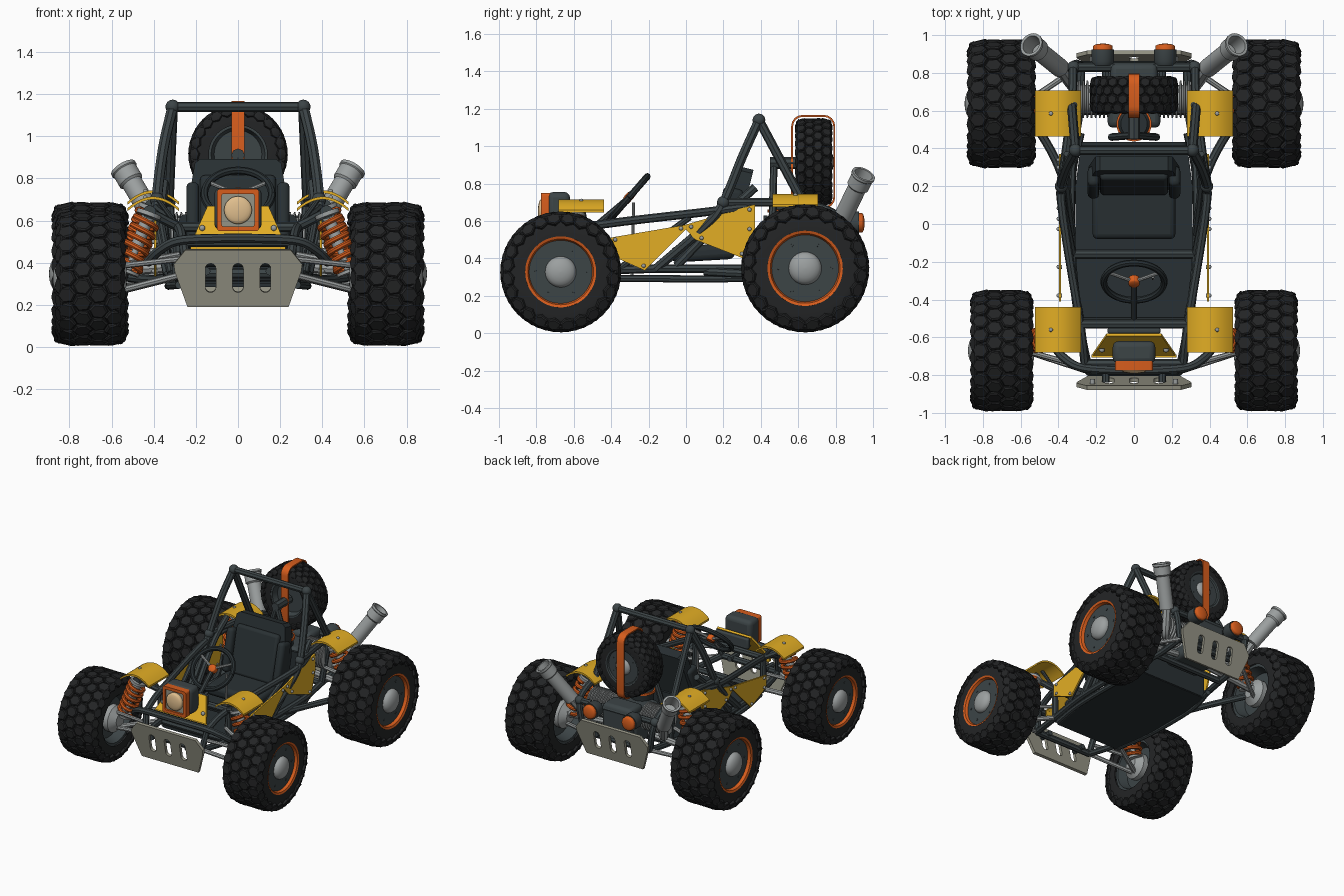
import bpy, bmesh
from math import sin, cos, pi, radians
from mathutils import Matrix, Vector

if "Cube" in bpy.data.objects:
    bpy.data.objects.remove(bpy.data.objects["Cube"])
T, R = Matrix.Translation, Matrix.Rotation

def material(name, *c):
    m = bpy.data.materials.new(name)
    m.diffuse_color = (*c, 1)
    m.use_nodes = True
    m.node_tree.nodes["Principled BSDF"].inputs["Base Color"].default_value = m.diffuse_color
    return m

TUBE = material("frame_grey", .045, .058, .062)
RUBBER = material("rubber", .017, .018, .019)
SEAT = material("seat_dark", .022, .03, .033)
ORANGE = material("orange", .68, .11, .012)
YELLOW = material("yellow", .76, .42, .018)
SILVER = material("silver", .33, .35, .35)
BEIGE = material("plate_metal", .3, .295, .235)
CREAM = material("lens", .75, .52, .27)

def finish(name, bm, mat, mirror=False, bevel=0):
    bmesh.ops.recalc_face_normals(bm, faces=bm.faces)
    me = bpy.data.meshes.new(name)
    bm.to_mesh(me)
    bm.free()
    me.polygons.foreach_set("use_smooth", [True] * len(me.polygons))
    me.set_sharp_from_angle(angle=radians(38))
    me.materials.clear()
    me.materials.append(mat)
    ob = bpy.data.objects.new(name, me)
    bpy.context.scene.collection.objects.link(ob)
    if bevel:
        b = ob.modifiers.new("bevel", 'BEVEL')
        b.width, b.segments = bevel, 3
    if mirror:
        ob.modifiers.new("mirror", 'MIRROR').use_mirror_merge = False

def revolve(bm, prof, seg, M, cap=True):
    rings = [[bm.verts.new(M @ Vector((r * cos(2 * pi * i / seg), r * sin(2 * pi * i / seg), h)))
              for i in range(seg)] for r, h in prof]
    for a, b in zip(rings, rings[1:]):
        for i in range(seg):
            j = (i + 1) % seg
            bm.faces.new((a[i], a[j], b[j], b[i]))
    if cap:
        bm.faces.new(rings[0])
        bm.faces.new(rings[-1])

def lathe(name, prof, mat, M, mirror=False, seg=32):
    bm = bmesh.new()
    revolve(bm, prof, seg, M)
    finish(name, bm, mat, mirror)

def dome(r, base, wall, tip):
    return [(r, base)] + [(max(r * cos(a), .002), wall + (tip - wall) * sin(a)) for a in (k * pi / 10 for k in range(6))]

def aim(p, q):
    d = Vector(q) - Vector(p)
    return T(p) @ d.to_track_quat('Z', 'Y').to_matrix().to_4x4(), d.length

def curve_mesh(cu, M):
    ob = bpy.data.objects.new("temp", cu)
    bpy.context.scene.collection.objects.link(ob)
    me = bpy.data.meshes.new_from_object(ob.evaluated_get(bpy.context.evaluated_depsgraph_get()))
    bpy.data.objects.remove(ob)
    bm = bmesh.new()
    bm.from_mesh(me)
    bmesh.ops.transform(bm, matrix=M, verts=bm.verts)
    bmesh.ops.remove_doubles(bm, verts=bm.verts, dist=1e-5)
    return bm

def spline(cu, pts, cyclic=False):
    s = cu.splines.new('POLY')
    s.points.add(len(pts) - 1)
    for p, c in zip(s.points, pts):
        p.co = (*c, 0, 1) if len(c) == 2 else (*c, 1)
    s.use_cyclic_u = cyclic

def smooth_path(pts, n=6):
    P = [Vector(p) for p in pts]
    P = [2 * P[0] - P[1]] + P + [2 * P[-1] - P[-2]]
    out = []
    for a, b, c, d in zip(P, P[1:], P[2:], P[3:]):
        for t in (k / n for k in range(n)):
            out.append((2 * b + (c - a) * t + (2 * a - 5 * b + 4 * c - d) * t * t + (3 * b - a - 3 * c + d) * t ** 3) / 2)
    return out + [P[-2]]

def tube(name, pts, r=.023, mat=TUBE, mirror=True, smooth=True):
    cu = bpy.data.curves.new(name, 'CURVE')
    cu.dimensions, cu.bevel_depth, cu.bevel_resolution, cu.use_fill_caps = '3D', r, 2, True
    spline(cu, smooth_path(pts) if smooth and len(pts) > 2 else pts)
    finish(name, curve_mesh(cu, Matrix()), mat, mirror)

def plate(name, loops, thick, M, mat, mirror=False):
    cu = bpy.data.curves.new(name, 'CURVE')
    cu.dimensions, cu.fill_mode, cu.extrude = '2D', 'BOTH', thick / 2
    for lp in loops:
        spline(cu, lp, True)
    finish(name, curve_mesh(cu, M), mat, mirror)

def sym(pts):
    return pts + [(-p[0], *p[1:]) for p in pts[::-1]]

def rrect(cx, cy, w, h, r, n=4):
    return [(cx + sx * (w / 2 - r) + r * cos(q * pi / 2 + k * pi / 2 / n), cy + sy * (h / 2 - r) + r * sin(q * pi / 2 + k * pi / 2 / n))
            for q, (sx, sy) in enumerate(((1, 1), (-1, 1), (-1, -1), (1, -1))) for k in range(n + 1)]

def box(name, size, loc, mat, rx=0, bevel=.03, mirror=False):
    bm = bmesh.new()
    bmesh.ops.create_cube(bm, size=1, matrix=T(loc) @ R(rx, 4, 'X') @ Matrix.Diagonal((*size, 1)))
    finish(name, bm, mat, mirror, bevel)

FRONT, BACK, AX = R(pi / 2, 4, 'X'), R(-pi / 2, 4, 'X'), R(pi / 2, 4, 'Y')
SIDE = Matrix(((0, 0, 1, 0), (1, 0, 0, 0), (0, 1, 0, 0), (0, 0, 0, 1)))  # outline in y,z

# wheels: carcass, hexagonal tread blocks, rim, hub, bolts
def wheel(name, M, mirror, rim):
    half = [(.19 + .118 * sin(t) ** .45, .154 * cos(t) ** .5) for t in (k * pi / 20 for k in range(10))]
    bm = bmesh.new()
    revolve(bm, [(r, -h) for r, h in half] + half[::-1], 48, M, False)
    for k, (h, r, tilt, sc) in enumerate(((.038, .308, 0, 1), (.112, .303, 14, 1), (.147, .284, 60, .75))):
        for i in range(24):
            for sg in (-1, 1):
                B = R(2 * pi * (i + .5 * ((k + (sg > 0)) % 2)) / 24, 4, 'Z') @ T((r, 0, sg * h)) @ R(radians(90 - sg * tilt), 4, 'Y')
                revolve(bm, [(.047, -.02), (.046, .005), (.038, .012)], 6, M @ B @ R(.12 * (-1) ** i, 4, 'Z') @ Matrix.Diagonal((sc, .92, sc, 1)))
    finish(name + "_tyre", bm, RUBBER, mirror)
    lathe(name + "_rim_barrel", [(.195, .13), (.195, -.14), (.175, -.14), (.155, -.07), (.05, -.07)], TUBE, M, mirror, 40)
    lathe(name + "_rim", [(.195, .12), (.19, .155), (.176, .15), (.168, .128), (.11, .118)], rim, M, mirror, 48)
    lathe(name + "_hub", dome(.083, .1, .135, .179), SILVER, M, mirror)
    bm = bmesh.new()
    for i in range(6):
        revolve(bm, [(.009, .1), (.007, .134)], 8, M @ R((i + .5) * pi / 3, 4, 'Z') @ T((.133, 0, 0)))
    finish(name + "_bolts", bm, TUBE, mirror)

FW, RW = Vector((.70, -.67, .328)), Vector((.702, .637, .347))
wheel("front_wheel", T(FW) @ AX, True, ORANGE)
wheel("rear_wheel", T(RW) @ AX @ Matrix.Diagonal((1.06, 1.06, 1.09, 1)), True, ORANGE)
wheel("spare_wheel", T((0, .683, .915)) @ BACK @ Matrix.Diagonal((.73, .73, .6, 1)), False, TUBE)
plate("spare_strap", [rrect(.68, .917, .235, .5, .06), rrect(.68, .917, .215, .48, .05)], .06, SIDE, ORANGE)
tube("spare_mount", [(0, .45, .91), (0, .62, .91)], .032, mirror=False)
tube("spare_mount_leg", [(0, .47, .91), (.12, .46, .55)], .02)

# frame joints, then the tubes between them
TOP, BRACE, TAIL, LTAIL = (.31, .39, 1.14), (.33, .63, .69), (.32, .83, .6), (.28, .84, .38)
NOSE, LNOSE, COWL, FLOOR = (.26, -.74, .5), (.24, -.78, .35), (.285, -.53, .57), (.29, -.52, .335)
MID, REAR, HIP, WAIST = (.33, -.16, .345), (.29, .6, .35), (.385, .2, .7), (.37, .02, .62)
tube("main_hoop", [TOP, (.355, .3, .94), HIP, (.38, .1, .57), MID], .026)
tube("hoop_brace", [TOP, BRACE], .025)
tube("seat_side_tube", [(.35, .37, .78), (.36, .22, .64), (.33, -.05, .36)])
tube("upper_rail", [(.36, .36, .68), (.385, .12, .65), COWL, NOSE])
tube("rear_rail", [HIP, BRACE, TAIL, LTAIL])
tube("side_diagonal", [WAIST, (.32, -.35, .35)], .017)
tube("lower_rail", [LNOSE, FLOOR, MID, (.33, .3, .345), REAR, LTAIL])
tube("sill_rail", [(.28, -.5, .295), (.325, -.2, .292), (.325, .25, .292), (.28, .48, .31)], .019)
tube("nose_upright", [NOSE, LNOSE])
tube("front_frame_post", [COWL, FLOOR])
tube("rear_frame_post", [BRACE, REAR])
tube("shock_tower", [COWL, (.42, -.6, .64)])
tube("front_fender_bracket", [COWL, (.38, -.56, .7)], .012)
tube("rear_fender_bracket", [BRACE, (.4, .58, .73)], .015)
tube("trailing_arm", [(.33, .1, .33), (.42, .35, .32), (.57, .6, .34)])
for name, (x, y, z) in dict(hoop_top=TOP, nose_crossbar=NOSE, dash_bar=COWL, floor_front_bar=FLOOR, floor_mid_bar=MID,
                            floor_rear_bar=REAR, rear_crossbar=TAIL, lower_nose_bar=LNOSE, lower_rear_bar=LTAIL).items():
    tube(name, [(-x, y, z), (x, y, z)], .024, mirror=False)
for name, p in dict(hoop_joint=TOP, brace_joint=BRACE, tail_joint=TAIL, hip_joint=HIP).items():
    bm = bmesh.new()
    bmesh.ops.create_uvsphere(bm, u_segments=20, v_segments=12, radius=.034, matrix=T(p))
    finish(name, bm, TUBE, True)
tube("front_bumper", sym([(.43, -.64, .4), (.37, -.71, .46), (.28, -.76, .505), (.1, -.775, .515)]), mirror=False)

# skid plates with three slots
for name, y, z, sg in (("front_skid_plate", -.84, .33, -1), ("rear_skid_plate", .88, .37, 1)):
    out = sym([(.25, .135), (.305, .065), (.3, .03), (.24, -.14)])
    plate(name, [out] + [rrect(x, 0, .05, .14, .024) for x in (-.13, 0, .13)], .022, T((0, y, z)) @ R(-.2 * sg, 4, 'X') @ FRONT, BEIGE)
    lathe(name + "_bolt", dome(.014, -.02, .01, .02), SILVER, T((.22, y, z + .08)) @ (FRONT if sg < 0 else BACK), True, 12)
    tube(name + "_stay", [(.15, y - sg * .1, z + .03), (.15, y, z + .03)], .02)

# floor, firewall, seat
plate("floor_pan", [sym([(.27, -.52), (.31, -.2), (.31, .2), (.28, .43)])], .02, T((0, 0, .295)), SEAT)
plate("firewall", [rrect(0, .46, .56, .34, .03)], .02, T((0, .425, 0)) @ FRONT, SEAT)
box("seat_cushion", (.44, .34, .085), (0, .09, .43), SEAT, .06)
plate("seat_back", [sym([(.24, -.21), (.24, 0), (.205, .22), (.18, .24)])], .08, T((0, .265, .65)) @ R(-.24, 4, 'X') @ FRONT, SEAT)
box("seat_back_pad", (.36, .05, .36), (0, .215, .64), SEAT, -.24, .022)
box("seat_bolster", (.06, .11, .32), (.215, .22, .62), SEAT, -.24, .025, True)

# steering wheel, column, lever
S = T((0, -.305, .725)) @ R(radians(49), 4, 'X')
circle = [S @ Vector((.16 * cos(a), .15 * sin(a), 0)) for a in (k * pi / 24 for k in range(49))]
tube("steering_rim", circle, .018, SEAT, False, False)
for i in (4, 20, 36):
    tube("steering_spoke", [S.translation, circle[i]], .01, SILVER, False)
lathe("steering_hub", dome(.03, -.02, .015, .024), ORANGE, S)
tube("steering_column", [S.translation, (0, -.5, .56)], .016, TUBE, False)
tube("gear_lever", [(.1, -.29, .31), (.1, -.28, .7)], .008, SILVER, False)

# yellow body panels and fenders
plate("nose_panel", [sym([(.22, -.1), (.145, .1)])], .016, T((0, -.64, .58)) @ R(-.57, 4, 'X') @ FRONT, YELLOW)
plate("nose_lower_panel", [rrect(0, .48, .45, .055, .01)], .016, T((0, -.7, 0)) @ FRONT, YELLOW)
lathe("nose_bolt", dome(.014, 0, .01, .02), SILVER, T((.17, -.66, .565)) @ FRONT, True, 12)
box("dash_cowl", (.28, .03, .08), (0, -.565, .62), TUBE, 0, .01)
panels = dict(front_side_panel=[(-.41, .51), (-.41, .42), (-.22, .335), (.03, .585)],
              rear_side_panel=[(-.02, .575), (.05, .5), (.32, .395), (.37, .56), (.37, .69)])
for name, pts in panels.items():
    plate(name, [pts], .012, T((.392, 0, 0)) @ SIDE, YELLOW, True)
    mid = sum((Vector(p) for p in pts), Vector((0, 0))) / len(pts)
    bm = bmesh.new()
    for p in pts:
        y, z = mid.lerp(Vector(p), .8)
        revolve(bm, dome(.011, .38, .402, .41), 10, T((0, y, z)) @ AX)
    finish(name + "_bolts", bm, SILVER, True)
for name, y, z in (("front_fender", -.56, .714), ("rear_fender", .585, .744)):
    arc = [(.402 + .122 * k / 8, z - .055 * (k / 8) ** 2) for k in range(-8, 9)]
    plate(name, [arc + [(x, h - .014) for x, h in arc[::-1]]], .243, T((0, y, 0)) @ FRONT, YELLOW, True)
    lathe(name + "_bolt", dome(.011, 0, .005, .012), SILVER, T((.44, y, z - .007)), True, 10)

# headlight and tail lights
box("headlight_housing", (.225, .12, .2), (0, -.68, .655), TUBE)
plate("headlight_frame", [rrect(0, .65, .2, .2, .015), rrect(0, .65, .155, .155, .01)], .05, T((0, -.75, 0)) @ FRONT, ORANGE)
plate("headlight_face", [rrect(0, .65, .165, .165, .01)], .03, T((0, -.745, 0)) @ FRONT, BEIGE)
lathe("headlight_lens", dome(.066, 0, .025, .042), CREAM, T((0, -.75, .65)) @ FRONT)
LAMP = T((.165, .9, .59)) @ BACK
lathe("tail_light_housing", [(.05, -.06), (.06, -.04), (.06, .025)], TUBE, LAMP, True)
lathe("tail_light", dome(.052, 0, .04, .055), ORANGE, LAMP, True)

# engine with finned cylinders, air filter and exhausts
box("engine_block", (.28, .3, .24), (0, .66, .48), TUBE)
box("gearbox", (.25, .16, .2), (0, .77, .54), TUBE)
fins = [(r, .13 + .022 * i + d) for i in range(9) for r, d in ((.075, 0), (.1, .003), (.1, .011), (.075, .014))]
lathe("engine_cylinder", fins, SILVER, T((0, .66, .54)) @ AX, True)
lathe("air_filter", [(.08, .55), (.085, .66), (.07, .675)], SEAT, T((0, .53, 0)))
lathe("air_filter_ring", [(.093, .645), (.093, .662)], ORANGE, T((0, .53, 0)))
M, L = aim((.39, .825, .59), (.545, .95, .85))
lathe("exhaust", [(.05, 0), (.05, L - .09), (.06, L - .08), (.06, L - .02), (.065, L - .015), (.065, L), (.05, L), (.046, L - .1)], SILVER, M, True)
tube("exhaust_header", [(.27, .68, .47), (.33, .74, .46), M.translation], .032, SILVER)

# suspension: springs, dampers, knuckles, arms
for name, p, q in (("front_shock", (.42, -.6, .64), (.53, -.62, .34)), ("rear_shock", (.41, .6, .67), (.53, .62, .36))):
    M, L = aim(p, q)
    coil = [M @ Vector((.056 * cos(a), .056 * sin(a), .03 + (L - .06) * a / (12 * pi))) for a in (k * pi / 8 for k in range(97))]
    tube(name + "_spring", coil, .014, ORANGE, smooth=False)
    lathe(name + "_damper", [(.06, 0), (.06, .02), (.03, .025), (.03, L * .55), (.016, L * .56), (.016, L - .03), (.058, L - .025), (.058, L - .01)], SILVER, M, True, 20)
    lathe(name + "_top_mount", [(.032, -.035), (.032, .035)], TUBE, T(p) @ FRONT, True, 16)
for name, p in (("front_knuckle", FW), ("rear_knuckle", RW)):
    lathe(name, [(.05, -.17), (.1, -.13), (.1, -.09), (.05, -.06)], SILVER, T(p) @ AX, True, 24)
LOW, HIGH = FW + Vector((-.12, 0, -.065)), FW + Vector((-.12, 0, .055))
tube("front_lower_arm_rear", [FLOOR, LOW], .018, SILVER)
tube("front_lower_arm_front", [LNOSE, LOW], .016, SILVER)
tube("front_upper_arm_rear", [(.28, -.55, .44), HIGH], .014, SILVER)
tube("front_upper_arm_front", [(.25, -.76, .42), HIGH], .014, SILVER)
tube("rear_axle", [(.1, .64, .4), RW], .024, SILVER)
tube("rear_upper_link", [(.29, .6, .48), RW + Vector((-.12, 0, .07))], .015, SILVER)
tube("rear_lower_link", [LTAIL, RW + Vector((-.12, 0, -.06))], .016, SILVER)
